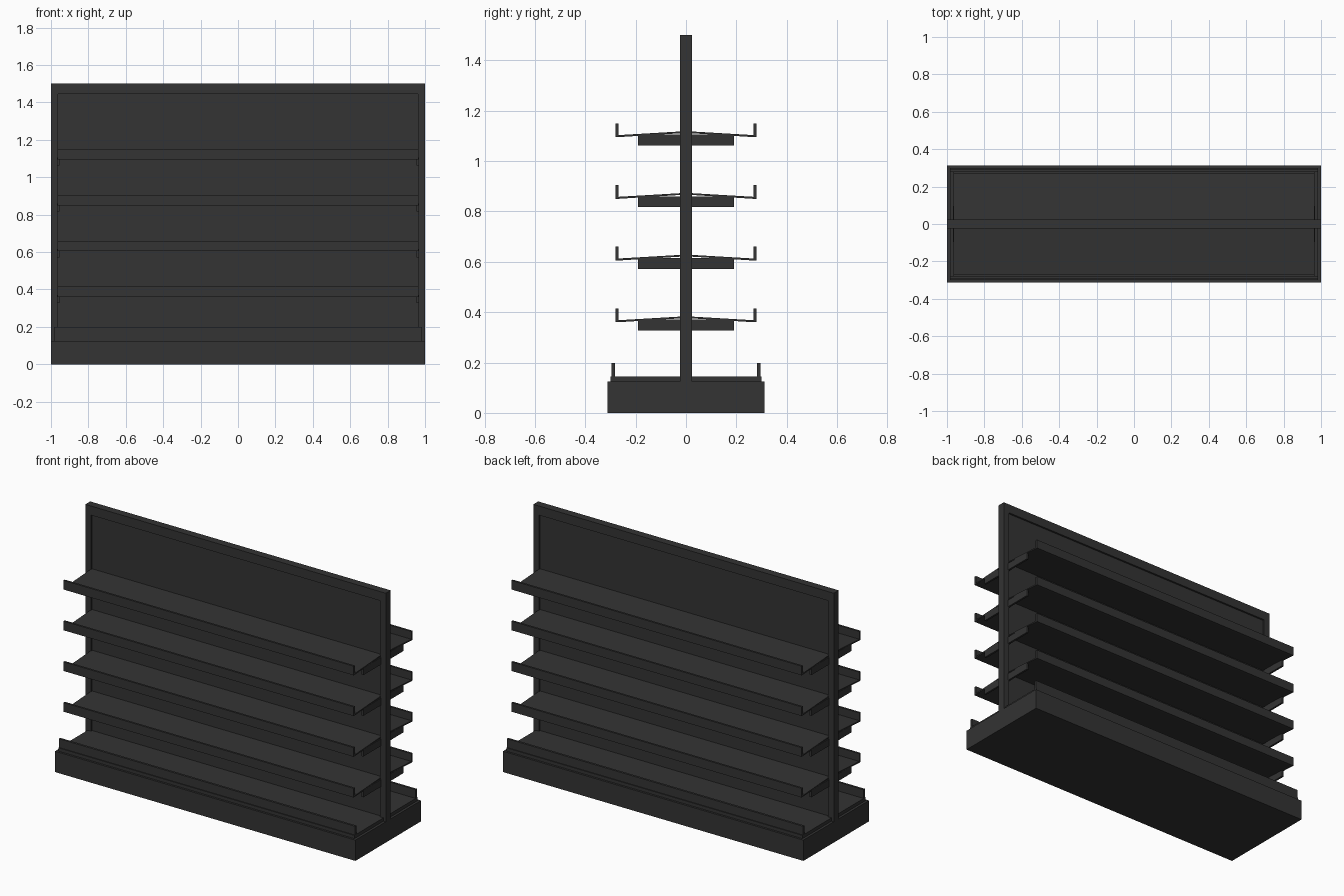
import bpy, bmesh

cube = bpy.data.objects.get("Cube")
if cube:
    bpy.data.objects.remove(cube, do_unlink=True)

charcoal = bpy.data.materials.new("charcoal_metal")
charcoal.use_nodes = True
COLOUR = (0.033, 0.033, 0.033, 1)
charcoal.diffuse_color = COLOUR
charcoal.node_tree.nodes["Principled BSDF"].inputs["Base Color"].default_value = COLOUR


def extrude_x(name, profile, x0, x1):
    """Extrude a closed (y, z) profile from x0 to x1."""
    bm = bmesh.new()
    face = bm.faces.new([bm.verts.new((x0, y, z)) for y, z in profile])
    grown = bmesh.ops.extrude_face_region(bm, geom=[face])
    verts = [v for v in grown["geom"] if isinstance(v, bmesh.types.BMVert)]
    bmesh.ops.translate(bm, verts=verts, vec=(x1 - x0, 0, 0))
    bmesh.ops.recalc_face_normals(bm, faces=bm.faces)
    mesh = bpy.data.meshes.new(name)
    bm.to_mesh(mesh)
    bm.free()
    mesh.materials.append(charcoal)
    obj = bpy.data.objects.new(name, mesh)
    bpy.context.collection.objects.link(obj)
    return obj


def box(name, x0, x1, y0, y1, z0, z1):
    return extrude_x(name, [(y0, z0), (y1, z0), (y1, z1), (y0, z1)], x0, x1)


BASE_TOP, TOP = 0.125, 1.5
POST = 0.023      # half thickness of the upright frame
INNER = 0.962     # half width of the frame opening

# Plinth
box("base_plinth", -1, 1, -0.312, 0.312, 0, BASE_TOP)

# Upright frame with a recessed back panel
for label, s in (("right", -1), ("left", 1)):
    x0, x1 = sorted((s * INNER, s))
    box(f"{label}_upright", x0, x1, -POST, POST, BASE_TOP, TOP)
box("top_rail", -INNER, INNER, -POST, POST, 1.445, TOP)
box("back_panel", -INNER, INNER, -0.012, 0.012, BASE_TOP, 1.445)

for side, s in (("front", -1), ("back", 1)):
    # Bottom deck with an upturned lip, notched around the uprights
    deck = [(0.012, 0.125), (0.3, 0.125), (0.3, 0.145), (0.295, 0.145),
            (0.295, 0.198), (0.282, 0.198), (0.282, 0.145), (0.012, 0.145)]
    extrude_x(f"{side}_bottom_deck", [(s * y, z) for y, z in deck], -0.985, 0.985)

    for i in range(4):
        z = 0.365 + 0.245 * i
        # Sloping shelf tray with an upturned lip
        tray = [(0.012, 0.011), (0.268, -0.005), (0.28, -0.005), (0.28, 0.05),
                (0.268, 0.05), (0.268, 0.003), (0.012, 0.018)]
        extrude_x(f"{side}_shelf_{i + 1}",
                  [(s * y, z + dz) for y, dz in tray], -0.966, 0.966)
        # Thin support brackets at both ends
        for label, e in (("right", -1), ("left", 1)):
            x0, x1 = sorted((e * 0.955, e * 0.967))
            y0, y1 = sorted((s * 0.012, s * 0.19))
            box(f"{side}_{label}_bracket_{i + 1}", x0, x1, y0, y1, z - 0.038, z + 0.005)
